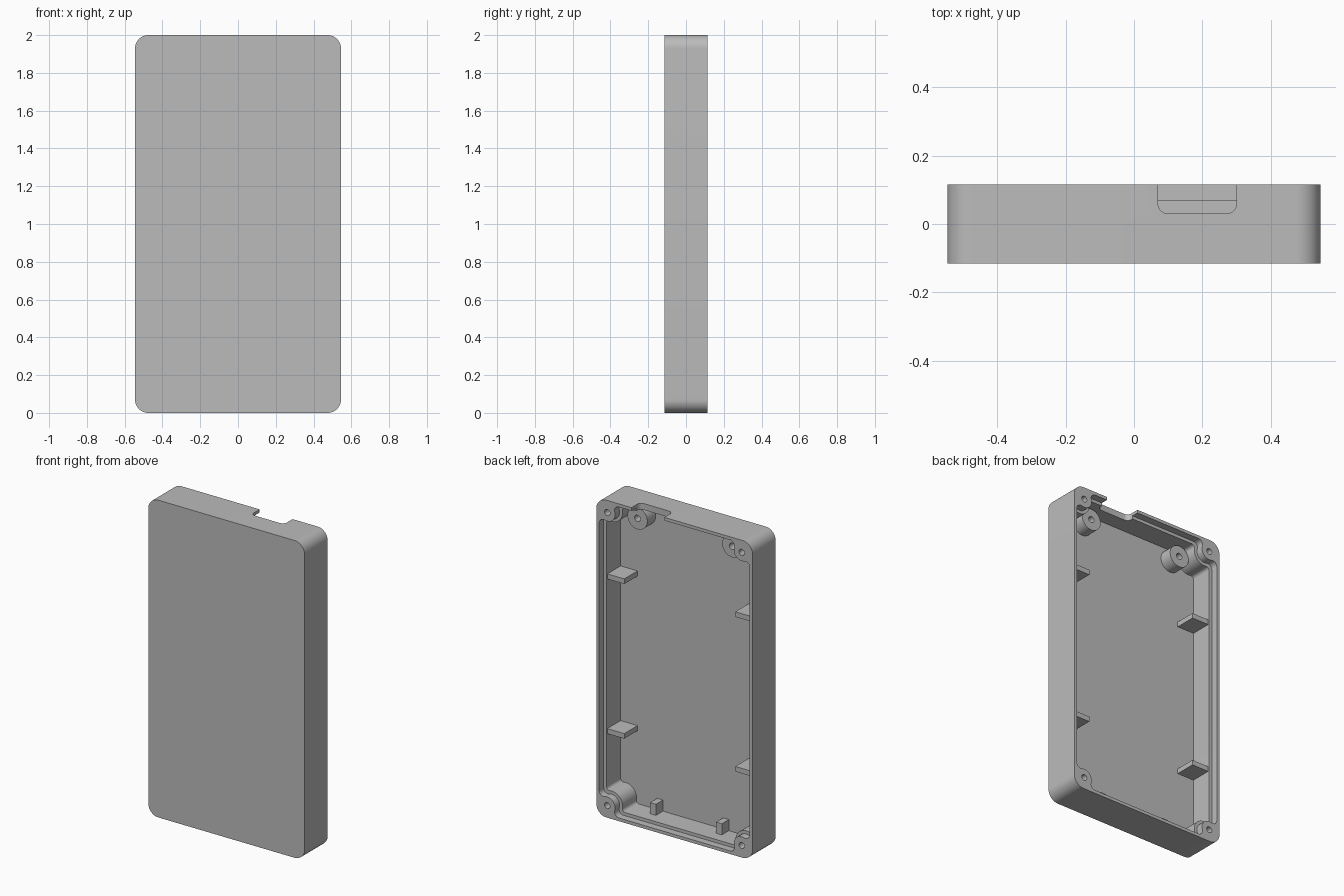
import bpy, bmesh
from math import sin, cos, pi, radians, sqrt, atan2
from mathutils import Vector

cube = bpy.data.objects.get("Cube")
if cube:
    bpy.data.objects.remove(cube, do_unlink=True)

HALF_W, HALF_D, HEIGHT = 0.545, 0.115, 2.0
CORNER = 0.07          # outer corner radius
BOSS = 0.076           # screw centre, measured in from both outer walls
FLOOR, LEDGE = -0.07, 0.07
WALL = 0.04

grey = bpy.data.materials.new("grey_plastic")
grey.use_nodes = True
grey.diffuse_color = (0.5, 0.5, 0.5, 1)
grey.node_tree.nodes["Principled BSDF"].inputs["Base Color"].default_value = (0.5, 0.5, 0.5, 1)


def arc(cx, cy, r, a0, a1, n=10):
    return [(cx + r * cos(a0 + (a1 - a0) * i / n), cy + r * sin(a0 + (a1 - a0) * i / n))
            for i in range(n + 1)]


def prism(name, points, start, end, along="Y"):
    """Extrude a 2D profile along Y (points are x, z) or Z (points are x, y)."""
    bm = bmesh.new()
    place = (lambda p, t: (p[0], t, p[1])) if along == "Y" else (lambda p, t: (p[0], p[1], t))
    face = bm.faces.new([bm.verts.new(place(p, start)) for p in points])
    extruded = bmesh.ops.extrude_face_region(bm, geom=[face])["geom"]
    shift = Vector((0, end - start, 0) if along == "Y" else (0, 0, end - start))
    bmesh.ops.translate(bm, vec=shift, verts=[v for v in extruded if isinstance(v, bmesh.types.BMVert)])
    bmesh.ops.recalc_face_normals(bm, faces=bm.faces)
    mesh = bpy.data.meshes.new(name)
    bm.to_mesh(mesh)
    bm.free()
    mesh.materials.append(grey)
    obj = bpy.data.objects.new(name, mesh)
    bpy.context.collection.objects.link(obj)
    return obj


def box(name, x0, x1, y0, y1, z0, z1):
    return prism(name, [(x0, z0), (x1, z0), (x1, z1), (x0, z1)], y0, y1)


def disc(x, z, r, n=32):
    return arc(x, z, r, 0, 2 * pi * (n - 1) / n, n - 1)


def cut(obj, cutters):
    for c in cutters:
        c.hide_render = True
        mod = obj.modifiers.new("cut", "BOOLEAN")
        mod.operation, mod.solver, mod.object = "DIFFERENCE", "EXACT", c
    graph = bpy.context.evaluated_depsgraph_get()
    mesh = bpy.data.meshes.new_from_object(obj.evaluated_get(graph))
    obj.modifiers.clear()
    obj.data = mesh
    for c in cutters:
        bpy.data.objects.remove(c, do_unlink=True)


def smooth(obj):
    bpy.ops.object.select_all(action="DESELECT")
    obj.select_set(True)
    bpy.context.view_layer.objects.active = obj
    bpy.ops.object.shade_smooth_by_angle(angle=radians(30))


def around(corner):
    """Repeat one corner path (distances from side and end walls) at all four corners."""
    points = []
    for sx, top in ((-1, False), (1, False), (1, True), (-1, True)):
        path = corner if (sx < 0) != top else corner[::-1]
        points += [(sx * (HALF_W - u), HEIGHT - v if top else v) for u, v in path]
    return points


def cavity_outline(wall, boss_r, fillet):
    """Wall line flowing round a screw boss through two fillets."""
    fu = wall + fillet
    fv = BOSS + sqrt((boss_r + fillet) ** 2 - (fu - BOSS) ** 2)
    a = atan2(fv - BOSS, fu - BOSS)
    first = arc(fu, fv, fillet, pi, a + pi, 8)
    bulge = arc(BOSS, BOSS, boss_r, a, pi / 2 - a, 16)
    last = [(v, u) for u, v in first[::-1]]
    return around(first + bulge[1:-1] + last)


# Case: tray with stepped rim, corner screw holes and a cable notch
case = prism("case", around(arc(CORNER, CORNER, CORNER, pi, 1.5 * pi, 12)), -HALF_D, HALF_D)
cutters = [
    prism("rim_cutter", cavity_outline(0.02, 0.055, 0.03), LEDGE, 0.2),
    prism("cavity_cutter", cavity_outline(WALL, 0.075, 0.02), FLOOR, 0.21),
    prism("notch_cutter",
          arc(0.1, 0.06, 0.03, pi, 1.5 * pi, 6) + arc(0.27, 0.06, 0.03, 1.5 * pi, 2 * pi, 6)
          + [(0.3, 0.22), (0.07, 0.22)], 1.9, 2.1, "Z"),
]
for sx in (-1, 1):
    for z in (BOSS, HEIGHT - BOSS):
        cutters.append(prism("screw_cutter", disc(sx * (HALF_W - BOSS), z, 0.019), -0.05, 0.19))
cut(case, cutters)
smooth(case)

for side, sx in (("left", 1), ("right", -1)):
    # Hollow board standoffs near the top
    post = prism(side + "_standoff", disc(sx * 0.33, 1.885, 0.069), FLOOR - 0.01, 0.012)
    cut(post, [prism("post_cutter", disc(sx * 0.33, 1.885, 0.02), FLOOR + 0.01, 0.1)])
    smooth(post)
    # Shelf ribs on the side walls
    for level, z in (("upper", 1.507), ("lower", 0.532)):
        x0, x1 = sorted((sx * 0.387, sx * (HALF_W - WALL + 0.01)))
        box(f"{side}_{level}_rib", x0, x1, FLOOR - 0.01, 0.062, z - 0.032, z)
    # Small ribs on the bottom wall
    box(side + "_bottom_rib", sx * 0.23 - 0.02, sx * 0.23 + 0.02, FLOOR - 0.01, 0.0, WALL - 0.01, 0.11)
